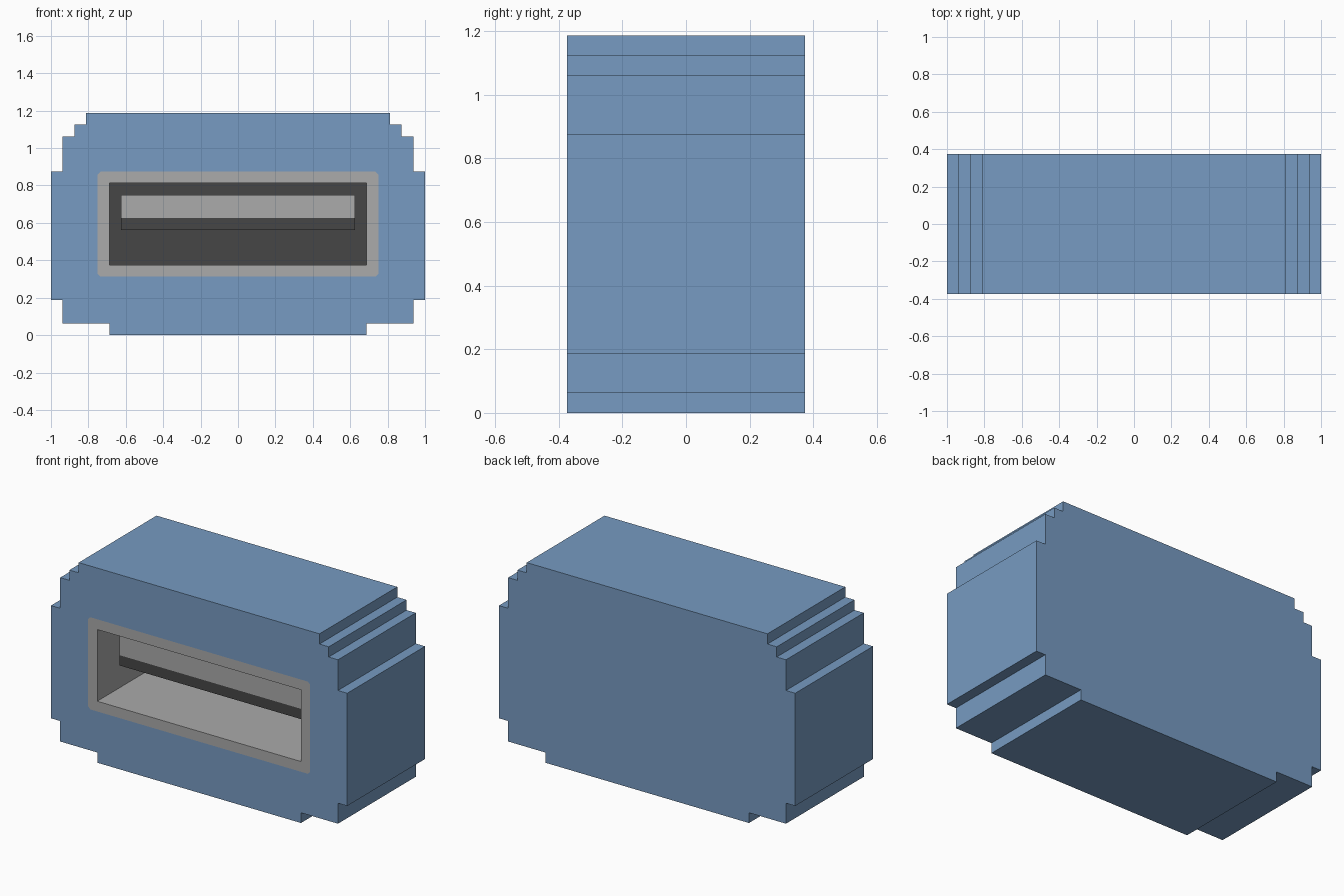
import bpy, bmesh

if "Cube" in bpy.data.objects:
    bpy.data.objects.remove(bpy.data.objects["Cube"], do_unlink=True)

U = 1 / 16  # modelling step


def material(name, rgb):
    m = bpy.data.materials.new(name)
    m.use_nodes = True
    m.diffuse_color = (*rgb, 1)
    node = next(n for n in m.node_tree.nodes if n.type == 'BSDF_PRINCIPLED')
    node.inputs["Base Color"].default_value = (*rgb, 1)
    return m


BLUE = material("blue shell", (0.184, 0.328, 0.539))
GREY = material("light grey metal", (0.405, 0.405, 0.405))
DARK = material("dark grey", (0.061, 0.061, 0.061))


def prism(name, outline, y0, y1, *mats):
    """Extrude an x-z outline (in steps) from y0 to y1 (in steps)."""
    bm = bmesh.new()
    face = bm.faces.new([bm.verts.new((x * U, y0 * U, z * U)) for x, z in outline])
    ext = bmesh.ops.extrude_face_region(bm, geom=[face], use_keep_orig=True)
    moved = [v for v in ext["geom"] if isinstance(v, bmesh.types.BMVert)]
    bmesh.ops.translate(bm, verts=moved, vec=(0, (y1 - y0) * U, 0))
    bmesh.ops.recalc_face_normals(bm, faces=bm.faces)
    mesh = bpy.data.meshes.new(name)
    bm.to_mesh(mesh)
    bm.free()
    for m in mats:
        mesh.materials.append(m)
    ob = bpy.data.objects.new(name, mesh)
    bpy.context.scene.collection.objects.link(ob)
    return ob


def rect(w, z0, z1):
    return [(-w, z0), (w, z0), (w, z1), (-w, z1)]


def carve(ob, cutter):
    """Subtract the cutter, apply the result and drop the cutter."""
    cutter.hide_render = True
    mod = ob.modifiers.new("pocket", 'BOOLEAN')
    mod.operation = 'DIFFERENCE'
    mod.solver = 'EXACT'
    mod.object = cutter
    bpy.context.view_layer.objects.active = ob
    bpy.ops.object.modifier_apply(modifier=mod.name)
    bpy.data.objects.remove(cutter, do_unlink=True)


# Stepped shell: right half of the silhouette, mirrored to the left
half = [(11, 0), (11, 1), (15, 1), (15, 3), (16, 3), (16, 14),
        (15, 14), (15, 17), (14, 17), (14, 18), (13, 18), (13, 19)]
shell = prism("shell", half + [(-x, z) for x, z in reversed(half)], -6, 6, BLUE)

# Socket outline with slightly clipped corners
c = 0.25
rim = [(-12 + c, 5), (12 - c, 5), (12, 5 + c), (12, 14 - c),
       (12 - c, 14), (-12 + c, 14), (-12, 14 - c), (-12, 5 + c)]
carve(shell, prism("shell_cutter", rim, -8, 5, BLUE))

# Metal socket: flush rim, light inner walls, dark back wall
socket = prism("socket", rim, -6, 5, GREY, DARK)
carve(socket, prism("socket_cutter", rect(11, 6, 13), -8, 4, GREY))
for p in socket.data.polygons:
    p.material_index = int(p.normal.y < -0.9 and p.center.y > 0)

# Tongue inside the socket with the dark contact strip under it
prism("tongue", rect(10, 10, 12), -4, 4, GREY)
prism("contact_strip", rect(10, 9, 10), -4, 4, DARK)
